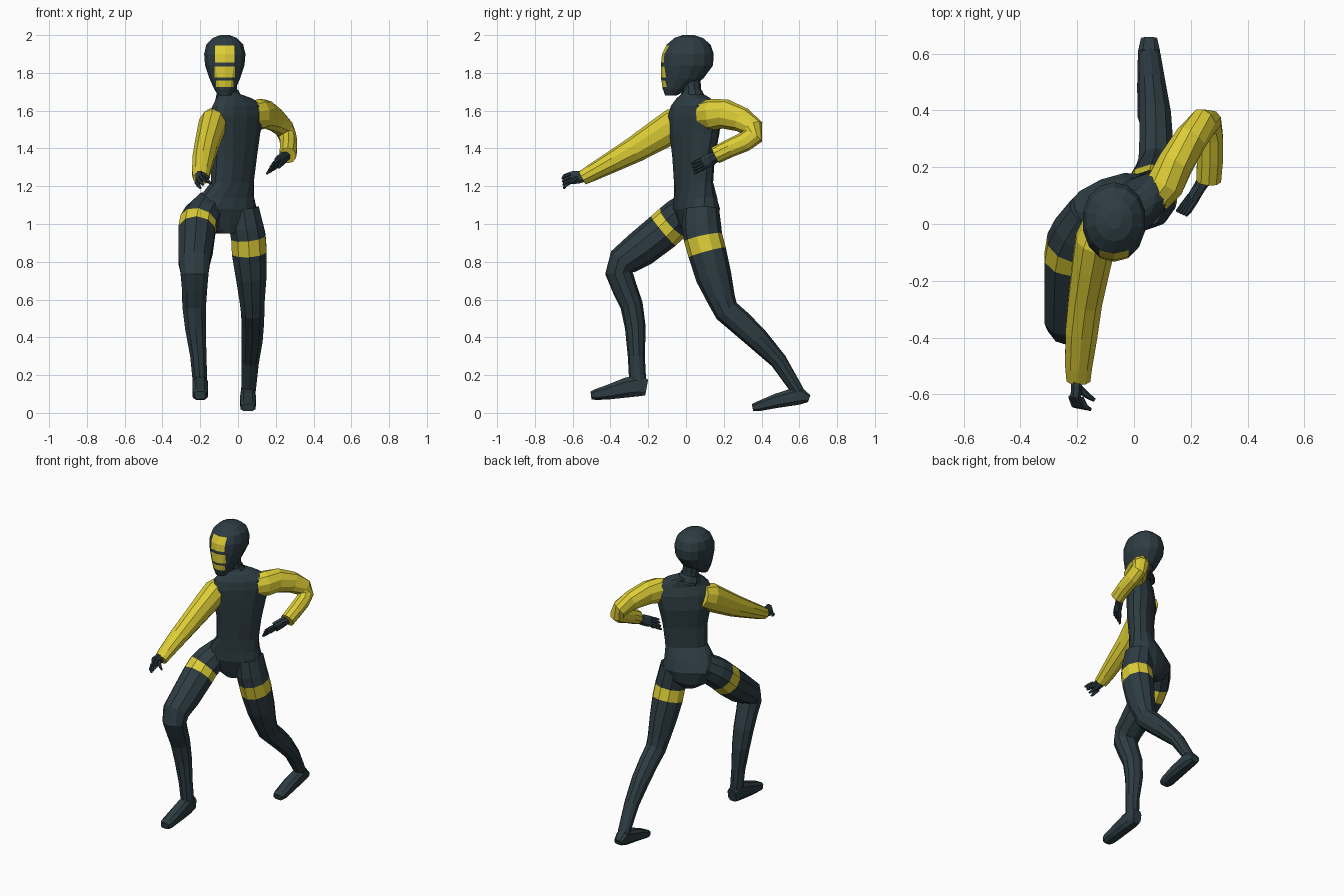
import bpy, bmesh, math
from mathutils import Vector


def material(name, rgb):
    m = bpy.data.materials.new(name)
    m.diffuse_color = (*rgb, 1)
    return m


DARK = material("dark slate fabric", (0.026, 0.045, 0.054))
YELLOW = material("yellow fabric", (0.72, 0.61, 0.037))


def power(v, p):
    return math.copysign(abs(v) ** p, v)


def tube(name, sections, n=10, main=DARK, accent=YELLOW, stripes=(), axis=None, p=1.0, paint=None):
    """Loft rings (x, y, z, half width, half depth, optional yaw) into a closed body."""
    bm = bmesh.new()
    pts = [Vector(s[:3]) for s in sections]
    rings = []
    for i, s in enumerate(sections):
        t = Vector(axis) if axis else pts[min(i + 1, len(pts) - 1)] - pts[max(i - 1, 0)]
        t.normalize()
        yaw = math.radians(s[5]) if len(s) > 5 else 0
        u = Vector((math.cos(yaw), math.sin(yaw), 0))
        u = (u - t * u.dot(t)).normalized()
        w = t.cross(u)
        ring = []
        for k in range(n):
            a = 2 * math.pi * (k + 0.5) / n
            ring.append(bm.verts.new(pts[i] + u * s[3] * power(math.cos(a), p)
                                     + w * s[4] * power(math.sin(a), p)))
        rings.append(ring)
    for i in range(len(rings) - 1):
        for k in range(n):
            j = (k + 1) % n
            f = bm.faces.new((rings[i][k], rings[i][j], rings[i + 1][j], rings[i + 1][k]))
            f.material_index = 1 if i in stripes else 0
    bm.faces.new(rings[0])
    bm.faces.new(rings[-1])
    bmesh.ops.recalc_face_normals(bm, faces=bm.faces[:])
    if paint:
        paint(bm)
    me = bpy.data.meshes.new(name)
    bm.to_mesh(me)
    bm.free()
    me.materials.append(main)
    me.materials.append(accent)
    ob = bpy.data.objects.new(name, me)
    bpy.context.collection.objects.link(ob)
    return ob


# Torso: hips and shoulders twisted by different amounts
tube("torso", [
    (-0.065, 0.05, 0.95, 0.05, 0.06, 20), (-0.075, 0.06, 1.00, 0.13, 0.09, 20),
    (-0.075, 0.055, 1.08, 0.18, 0.11, 22), (-0.06, 0.05, 1.14, 0.155, 0.098, 28),
    (-0.03, 0.04, 1.22, 0.132, 0.075, 38), (-0.02, 0.04, 1.35, 0.14, 0.08, 40),
    (-0.02, 0.045, 1.48, 0.165, 0.09, 42), (-0.01, 0.045, 1.57, 0.185, 0.085, 42),
    (0.0, 0.045, 1.625, 0.17, 0.07, 42), (-0.02, 0.04, 1.665, 0.115, 0.06, 42),
    (-0.045, 0.035, 1.685, 0.065, 0.058, 42)], n=14, axis=(0, 0, 1), p=0.9)

# Neck and collar
tube("neck", [(-0.05, 0.04, 1.64, 0.06, 0.058), (-0.055, 0.03, 1.71, 0.053, 0.05),
              (-0.065, 0.02, 1.80, 0.055, 0.055)])
tube("collar", [(-0.05, 0.035, 1.66, 0.075, 0.068), (-0.055, 0.03, 1.70, 0.06, 0.056)])


# Head with yellow face bars cut into the front
BARS = [(1.725, 1.76, 0.046), (1.775, 1.835, 0.054), (1.855, 1.945, 0.051)]
HEAD_X = -0.07


def face_bars(bm):
    cuts = [((0, 0, z), (0, 0, 1)) for b in BARS for z in b[:2]]
    cuts += [((HEAD_X + s * b[2], 0, 0), (1, 0, 0)) for b in BARS for s in (-1, 1)]
    for co, no in cuts:
        bmesh.ops.bisect_plane(bm, geom=bm.verts[:] + bm.edges[:] + bm.faces[:],
                               plane_co=co, plane_no=no)
    for f in bm.faces:
        c = f.calc_center_median()
        if c.y < -0.04 and any(z0 < c.z < z1 and abs(c.x - HEAD_X) < w for z0, z1, w in BARS):
            f.material_index = 1


tube("head", [
    (HEAD_X, -0.08, 1.68, 0.035, 0.03), (HEAD_X, -0.055, 1.715, 0.058, 0.068),
    (HEAD_X, -0.02, 1.77, 0.083, 0.112), (HEAD_X, 0.005, 1.84, 0.107, 0.138),
    (HEAD_X, 0.01, 1.90, 0.112, 0.137), (HEAD_X, 0.014, 1.95, 0.10, 0.116),
    (HEAD_X, 0.014, 1.985, 0.065, 0.075), (HEAD_X, 0.012, 2.0, 0.025, 0.03)],
    n=14, axis=(0, 0, 1), p=0.93, paint=face_bars)

# Legs, each with a stripe around the thigh
tube("front_leg", [
    (-0.15, 0.04, 1.10, 0.085, 0.085), (-0.19, -0.03, 1.045, 0.10, 0.098),
    (-0.21, -0.07, 1.01, 0.102, 0.1), (-0.218, -0.12, 0.963, 0.102, 0.102),
    (-0.225, -0.24, 0.868, 0.096, 0.097), (-0.232, -0.335, 0.80, 0.087, 0.083),
    (-0.23, -0.355, 0.74, 0.078, 0.073), (-0.23, -0.325, 0.66, 0.07, 0.066),
    (-0.232, -0.288, 0.57, 0.066, 0.06), (-0.225, -0.268, 0.45, 0.058, 0.055),
    (-0.21, -0.263, 0.30, 0.045, 0.045), (-0.20, -0.255, 0.15, 0.04, 0.045)], stripes=(2,))
tube("back_leg", [
    (0.03, 0.08, 1.08, 0.085, 0.095), (0.045, 0.083, 0.98, 0.095, 0.104),
    (0.055, 0.09, 0.93, 0.096, 0.103), (0.06, 0.112, 0.85, 0.097, 0.102),
    (0.07, 0.147, 0.72, 0.085, 0.095), (0.075, 0.188, 0.60, 0.07, 0.074),
    (0.078, 0.215, 0.54, 0.065, 0.068), (0.078, 0.29, 0.475, 0.062, 0.066),
    (0.075, 0.38, 0.39, 0.058, 0.06), (0.065, 0.49, 0.275, 0.048, 0.045),
    (0.055, 0.592, 0.115, 0.04, 0.033)], stripes=(2,))

# Feet
tube("front_foot", [
    (-0.20, -0.208, 0.135, 0.032, 0.045), (-0.20, -0.25, 0.143, 0.04, 0.058),
    (-0.20, -0.31, 0.135, 0.043, 0.056), (-0.20, -0.41, 0.11, 0.043, 0.041),
    (-0.20, -0.48, 0.096, 0.04, 0.03), (-0.20, -0.503, 0.093, 0.03, 0.022)], n=8, p=0.65)
tube("back_foot", [
    (0.053, 0.652, 0.075, 0.03, 0.02), (0.053, 0.61, 0.09, 0.04, 0.048),
    (0.053, 0.57, 0.085, 0.042, 0.048), (0.053, 0.48, 0.064, 0.044, 0.04),
    (0.053, 0.38, 0.034, 0.042, 0.027), (0.053, 0.352, 0.028, 0.033, 0.02)], n=8, p=0.65)

# Sleeves
tube("forward_sleeve", [
    (-0.115, 0.0, 1.55, 0.065, 0.075), (-0.135, -0.06, 1.525, 0.075, 0.09),
    (-0.15, -0.14, 1.475, 0.07, 0.083), (-0.172, -0.27, 1.395, 0.063, 0.07),
    (-0.185, -0.38, 1.335, 0.06, 0.058), (-0.195, -0.50, 1.27, 0.05, 0.045),
    (-0.196, -0.55, 1.243, 0.044, 0.038)], main=YELLOW)
tube("bent_sleeve", [
    (0.07, 0.09, 1.575, 0.06, 0.075), (0.11, 0.14, 1.58, 0.07, 0.083),
    (0.145, 0.21, 1.582, 0.065, 0.078), (0.20, 0.30, 1.55, 0.058, 0.066),
    (0.245, 0.355, 1.505, 0.052, 0.058), (0.262, 0.355, 1.465, 0.048, 0.055),
    (0.268, 0.31, 1.435, 0.047, 0.052), (0.268, 0.23, 1.40, 0.048, 0.048),
    (0.263, 0.155, 1.363, 0.046, 0.046)], main=YELLOW)


# Hands: palm, four bent fingers and a thumb
def hand(name, wrist, knuckles, tips, spread, thumb):
    wrist, knuckles, tips, spread, thumb = map(Vector, (wrist, knuckles, tips, spread, thumb))
    wide = abs(spread.x) > abs(spread.z)
    a, b = (0.036, 0.02) if wide else (0.02, 0.036)
    mid = wrist.lerp(knuckles, 0.5)
    tube(name + "_palm", [(*wrist, 0.026, 0.026), (*mid, a, b), (*knuckles, a, b)], n=8, p=0.8)
    for k in range(4):
        off = spread * (k - 1.5)
        base, end = knuckles + off, tips + off * 1.25
        joint = base.lerp(end, 0.5) + (knuckles - wrist) * 0.15
        tube(f"{name}_finger_{k + 1}", [(*base, 0.010, 0.010), (*joint, 0.010, 0.010),
                                        (*end, 0.006, 0.006)], n=6)
    bend = mid.lerp(thumb, 0.6) + (mid - wrist) * 0.1
    tube(name + "_thumb", [(*mid, 0.014, 0.014), (*bend, 0.011, 0.011),
                           (*thumb, 0.007, 0.007)], n=6)


hand("forward_hand", (-0.20, -0.53, 1.25), (-0.205, -0.61, 1.245), (-0.175, -0.65, 1.215),
     (0.012, -0.002, 0.014), (-0.14, -0.62, 1.215))
hand("bent_hand", (0.255, 0.17, 1.362), (0.21, 0.095, 1.325), (0.167, 0.037, 1.293),
     (0.008, -0.004, 0.014), (0.185, 0.085, 1.285))
